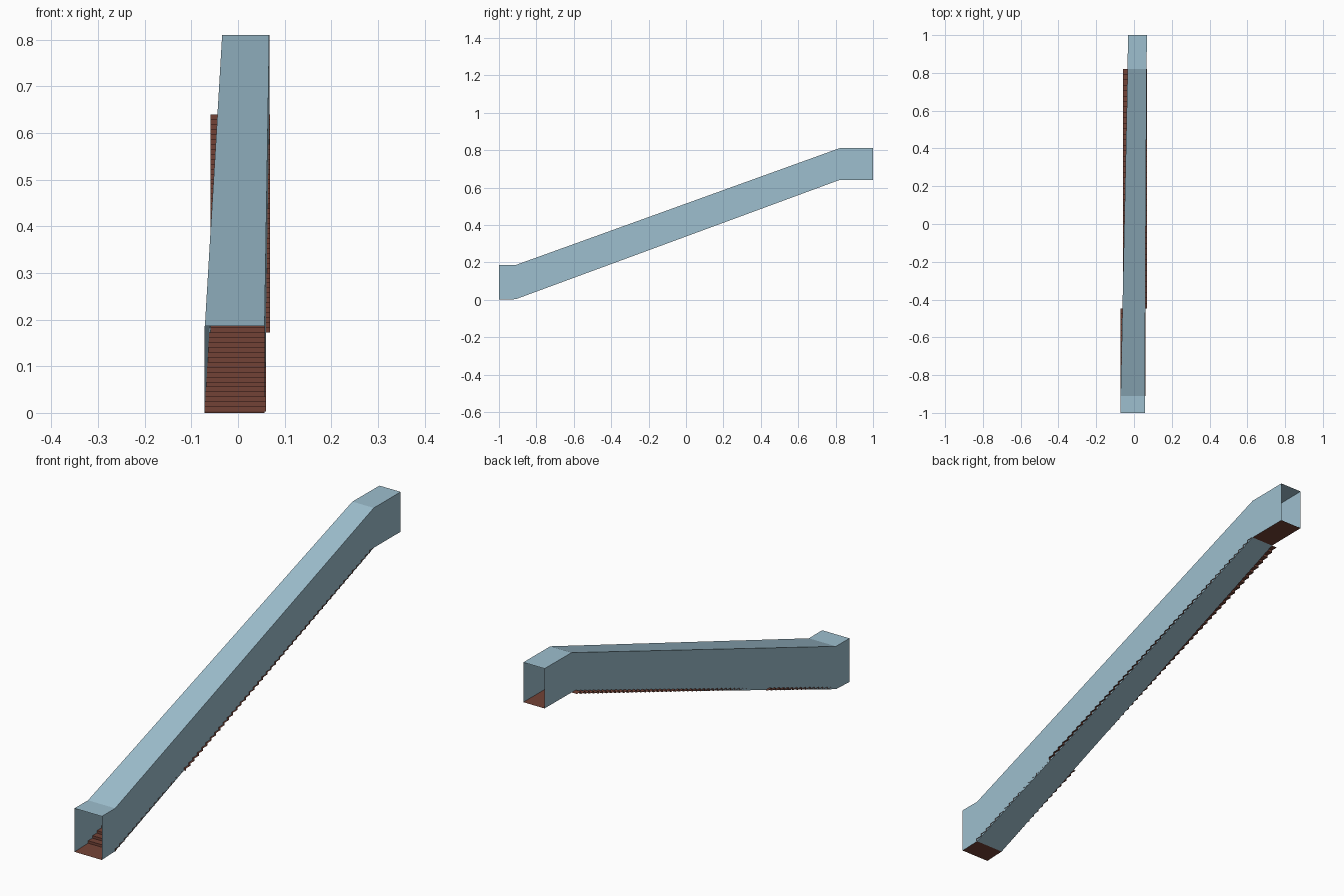
import bpy

if "Cube" in bpy.data.objects:
    bpy.data.objects.remove(bpy.data.objects["Cube"])


def material(name, rgb):
    m = bpy.data.materials.new(name)
    m.diffuse_color = (*rgb, 1)
    m.use_nodes = True
    m.node_tree.nodes["Principled BSDF"].inputs["Base Color"].default_value = m.diffuse_color
    return m


BLUE = material("pale blue panel", (0.34, 0.52, 0.62))
BROWN = material("dark brown floor", (0.17, 0.055, 0.037))


def mesh_object(name, verts, faces, mat):
    me = bpy.data.meshes.new(name)
    me.from_pydata(verts, [], faces)
    me.materials.append(mat)
    ob = bpy.data.objects.new(name, me)
    bpy.context.collection.objects.link(ob)
    return ob


# Cross-sections of the covered stairway: y, left x, right x, floor z, roof z
sections = [(-1.0, -0.072, 0.057, 0.0, 0.186),
            (-0.91, -0.071, 0.057, 0.003, 0.186),
            (0.82, -0.034, 0.067, 0.64, 0.81),
            (1.0, -0.032, 0.068, 0.64, 0.81)]

# Enclosure: walls and roof all along, underside only below the slope
verts, faces = [], []
for y, l, r, b, t in sections:
    verts += [(l, y, b), (r, y, b), (r, y, t), (l, y, t)]
for i in range(3):
    for k in range(4):
        if k == 0 and i != 1:
            continue
        a, c = 4 * i + k, 4 * i + (k + 1) % 4
        faces.append((a, c, c + 4, a + 4))
mesh_object("stairway_enclosure", verts, faces, BLUE)


# Landings at the two open ends
def landing(name, s0, s1):
    mesh_object(name, [(s0[1], s0[0], s0[3]), (s0[2], s0[0], s0[3]),
                       (s1[2], s1[0], s1[3]), (s1[1], s1[0], s1[3])],
                [(0, 1, 2, 3)], BROWN)


landing("lower_landing", sections[0], sections[1])
landing("upper_landing", sections[2], sections[3])

# Stair flights: zigzag of risers and treads, upper flight shifted sideways
STEPS = 60
Y0, Z0 = -0.91, 0.003
RUN, RISE = 1.73 / STEPS, 0.637 / STEPS


def flight(name, first, last, left, right):
    profile = [(Y0 + first * RUN, Z0 + first * RISE)]
    for i in range(first, last):
        profile += [(Y0 + i * RUN, Z0 + (i + 1) * RISE),
                    (Y0 + (i + 1) * RUN, Z0 + (i + 1) * RISE)]
    v = [(x, y, z) for y, z in profile for x in (left, right)]
    f = [(2 * i, 2 * i + 1, 2 * i + 3, 2 * i + 2) for i in range(len(profile) - 1)]
    mesh_object(name, v, f, BROWN)


flight("lower_stairs", 0, 16, -0.071, 0.06)
flight("upper_stairs", 16, STEPS, -0.059, 0.069)
